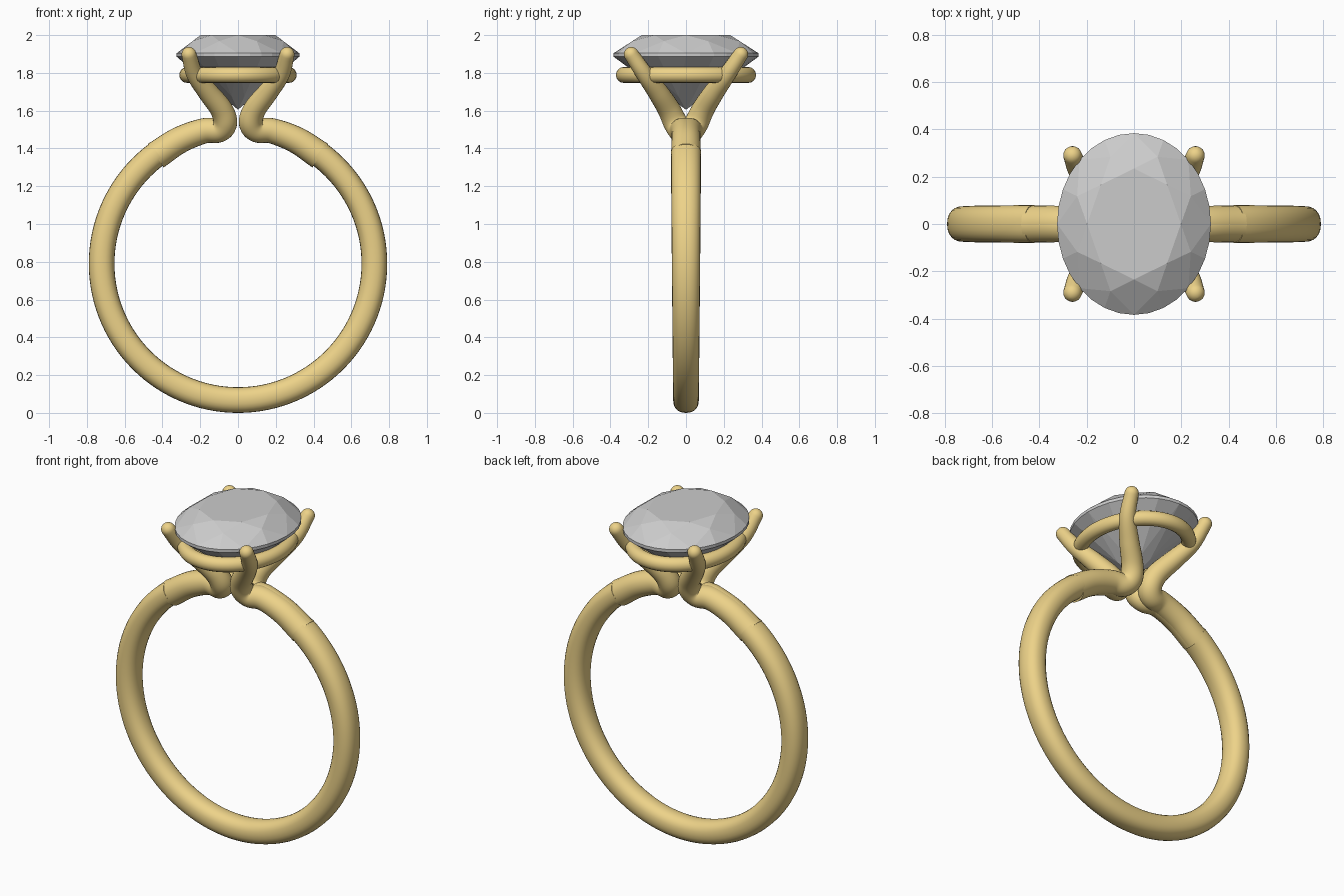
import bpy, bmesh
from math import sin, cos, pi, radians, copysign
from mathutils import Vector

if "Cube" in bpy.data.objects:
    bpy.data.objects.remove(bpy.data.objects["Cube"])

gold = bpy.data.materials.new("gold")
gold.diffuse_color = (0.85, 0.65, 0.25, 1)
gold.use_nodes = True
gold.node_tree.nodes["Principled BSDF"].inputs["Base Color"].default_value = gold.diffuse_color


def finish(name, bm, mat=None, smooth=True):
    bmesh.ops.recalc_face_normals(bm, faces=bm.faces)
    me = bpy.data.meshes.new(name)
    bm.to_mesh(me)
    bm.free()
    ob = bpy.data.objects.new(name, me)
    bpy.context.collection.objects.link(ob)
    if mat:
        me.materials.append(mat)
    if smooth:
        bpy.ops.object.select_all(action='DESELECT')
        ob.select_set(True)
        bpy.context.view_layer.objects.active = ob
        bpy.ops.object.shade_smooth_by_angle(angle=radians(50))
    return ob


def skin(name, rings, closed=False):
    """Join a list of point rings into a tube, capped unless closed."""
    bm = bmesh.new()
    loops = [[bm.verts.new(p) for p in ring] for ring in rings]
    n = len(loops[0])
    pairs = list(zip(loops, loops[1:]))
    if closed:
        pairs.append((loops[-1], loops[0]))
    else:
        bm.faces.new(loops[0])
        bm.faces.new(loops[-1])
    for a, b in pairs:
        for k in range(n):
            bm.faces.new((a[k], a[(k + 1) % n], b[(k + 1) % n], b[k]))
    return finish(name, bm, gold)


def smooth_path(pts, steps=8):
    """Catmull-Rom samples; each point is (x, y, z, radius)."""
    p = [Vector(q) for q in pts]
    p = [2 * p[0] - p[1]] + p + [2 * p[-1] - p[-2]]
    out = []
    for i in range(1, len(p) - 2):
        a, b, c, d = p[i - 1:i + 3]
        for s in range(steps):
            t = s / steps
            out.append(0.5 * (2 * b + (c - a) * t + (2 * a - 5 * b + 4 * c - d) * t * t
                              + (3 * b - a - 3 * c + d) * t ** 3))
    return out + [p[-2]]


def tube(name, pts, sides=24):
    """Round tapered tube with a domed far end."""
    path = smooth_path(pts)
    pos = [q.to_3d() for q in path]
    rad = [q[3] for q in path]
    end, r = (pos[-1] - pos[-2]).normalized(), rad[-1]
    base = pos[-1].copy()
    for k in range(1, 7):
        a = k / 6 * radians(87)
        pos.append(base + end * r * sin(a))
        rad.append(r * cos(a))
    rings, side = [], Vector((0, 1, 0))
    for i, c in enumerate(pos):
        t = (pos[min(i + 1, len(pos) - 1)] - pos[max(i - 1, 0)]).normalized()
        side = (side - t * side.dot(t)).normalized()
        up = t.cross(side)
        rings.append([c + rad[i] * (side * cos(2 * pi * k / sides) + up * sin(2 * pi * k / sides))
                      for k in range(sides)])
    return skin(name, rings)


# Band: open hoop, slightly wider towards the top
R, CZ = 0.722, 0.79
rings = []
for i in range(97):
    a = radians(36 + (360 - 72) * i / 96)
    w = 0.075 - 0.007 * -cos(a) if cos(a) < 0 else 0.075 + 0.006 * cos(a)
    ring = []
    for k in range(24):
        u = 2 * pi * k / 24
        cu, su = [copysign(abs(v) ** 0.88, v) for v in (cos(u), sin(u))]
        rr = R + 0.068 * cu
        ring.append((rr * sin(a), w * su, CZ + rr * cos(a)))
    rings.append(ring)
skin("band", rings)

# Shoulders that sweep inward and rise into the four prongs
prong = [(0.435, 0.004, 1.362, 0.075), (0.31, 0.006, 1.444, 0.071), (0.18, 0.012, 1.493, 0.067),
         (0.10, 0.03, 1.497, 0.065), (0.068, 0.058, 1.54, 0.064), (0.09, 0.092, 1.61, 0.06),
         (0.16, 0.15, 1.70, 0.054), (0.23, 0.22, 1.795, 0.045), (0.26, 0.29, 1.898, 0.039)]
for sx, nx in ((1, "right"), (-1, "left")):
    for sy, ny in ((1, "back"), (-1, "front")):
        tube(f"prong_{ny}_{nx}", [(x * sx, y * sy, z, r) for x, y, z, r in prong])

# Oval gallery rail under the stone
rings = []
for i in range(72):
    a = 2 * pi * i / 72
    rings.append([((0.27 + 0.041 * cos(u)) * cos(a), (0.33 + 0.041 * cos(u)) * sin(a),
                   1.789 + 0.042 * sin(u)) for u in [2 * pi * k / 16 for k in range(16)]])
skin("gallery_rail", rings, closed=True)

# Oval brilliant-cut stone
bm = bmesh.new()


def loop(n, ratio, z, offset=0.0):
    return [bm.verts.new((0.325 * ratio * sin(2 * pi * (k + offset) / n),
                          0.384 * ratio * cos(2 * pi * (k + offset) / n), z)) for k in range(n)]


table = loop(8, 0.61, 2.0)
crown = loop(8, 0.80, 1.968, 0.5)
upper = loop(32, 1.0, 1.904)
lower = loop(32, 1.0, 1.886)
pav = loop(8, 0.27, 1.675, 0.5)
culet = bm.verts.new((0, 0, 1.605))
bm.faces.new(table)
for i in range(8):
    g = [(4 * i + k) % 32 for k in range(5)]
    bm.faces.new((table[i], table[(i + 1) % 8], crown[i]))
    bm.faces.new((table[i], crown[i - 1], upper[g[0]], crown[i]))
    bm.faces.new((culet, pav[i - 1], lower[g[0]], pav[i]))
    for mid, rim in ((crown[i], upper), (pav[i], lower)):
        bm.faces.new((mid, rim[g[0]], rim[g[1]], rim[g[2]]))
        bm.faces.new((mid, rim[g[2]], rim[g[3]], rim[g[4]]))
    for k in range(4):
        bm.faces.new((upper[g[k]], upper[g[k + 1]], lower[g[k + 1]], lower[g[k]]))
finish("gemstone", bm, smooth=False)
